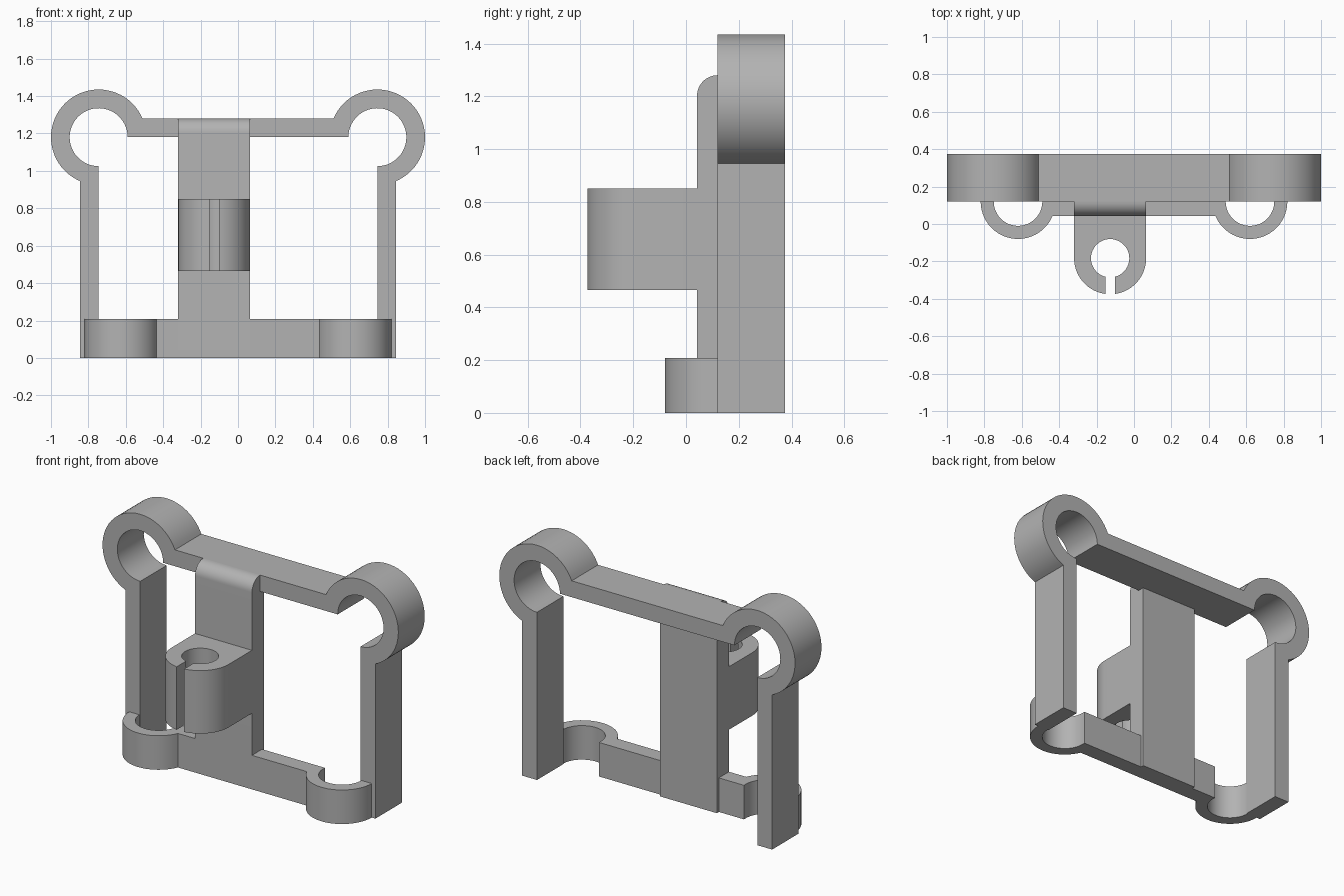
import bpy, bmesh, math
from mathutils import Vector

if "Cube" in bpy.data.objects:
    bpy.data.objects.remove(bpy.data.objects["Cube"], do_unlink=True)

grey = bpy.data.materials.new("plain grey")
grey.use_nodes = True
colour = (0.45, 0.45, 0.45, 1)
grey.diffuse_color = colour
grey.node_tree.nodes["Principled BSDF"].inputs["Base Color"].default_value = colour


def arc(cx, cy, r, a, b, n=24):
    """Points on an arc from angle a to b, in degrees."""
    angles = [math.radians(a + (b - a) * i / n) for i in range(n + 1)]
    return [(cx + r * math.cos(t), cy + r * math.sin(t)) for t in angles]


def extrude(name, points, axis, lo, hi):
    """Solid made by extruding a closed outline along an axis."""
    place = {"x": lambda u, v, d: (d, u, v),
             "y": lambda u, v, d: (u, d, v),
             "z": lambda u, v, d: (u, v, d)}[axis]
    bm = bmesh.new()
    face = bm.faces.new([bm.verts.new(place(u, v, lo)) for u, v in points])
    moved = bmesh.ops.extrude_face_region(bm, geom=[face])["geom"]
    shift = Vector(place(0, 0, hi - lo))
    bmesh.ops.translate(bm, vec=shift,
                        verts=[g for g in moved if isinstance(g, bmesh.types.BMVert)])
    # the starting face stays as the second cap
    bmesh.ops.recalc_face_normals(bm, faces=bm.faces)
    mesh = bpy.data.meshes.new(name)
    bm.to_mesh(mesh)
    bm.free()
    mesh.materials.append(grey)
    obj = bpy.data.objects.new(name, mesh)
    bpy.context.collection.objects.link(obj)
    bpy.ops.object.select_all(action="DESELECT")
    obj.select_set(True)
    bpy.context.view_layer.objects.active = obj
    bpy.ops.object.shade_smooth_by_angle(angle=math.radians(30))
    return obj


FRONT = 0.042                  # front of the plate and lower bar
LEFT, RIGHT = -0.32, 0.065     # sides of the plate and clip

# Upper frame: posts, corner loops and top bar in one mirrored outline
cx, cz, R, r = 0.745, 1.18, 0.255, 0.155
cut = math.degrees(math.asin(0.1 / R))
half = arc(cx, cz, r, 180, -90, 40)
half += [(0.745, 0), (0.845, 0)]
half += arc(cx, cz, R, cut - 90, 180 - cut, 40)
extrude("frame", half + [(-x, z) for x, z in reversed(half)], "y", 0.12, 0.375)

# Upright plate with a rounded top front edge
plate = [(0.16, 0), (FRONT, 0)] + arc(FRONT + 0.078, 1.202, 0.078, 180, 90, 12)
plate += [(0.12, 1.18), (0.16, 1.18)]
extrude("center_plate", plate, "x", LEFT, RIGHT)

# Lower bar halves, each ending in a half loop that meets its post
dip = math.degrees(math.asin((0.12 - FRONT) / 0.2))
for name, s, edge in (("left_lower_bar", 1, RIGHT), ("right_lower_bar", -1, -LEFT)):
    bar = [(edge, 0.14), (0.49, 0.14)] + arc(0.62, 0.12, 0.13, 180, 360)
    bar += arc(0.62, 0.12, 0.2, 360, 180 + dip) + [(edge, FRONT)]
    extrude(name, [(s * x, y) for x, y in bar], "z", 0, 0.208)

# Slotted clip on the front of the plate
mx, my, R, r = (LEFT + RIGHT) / 2, -0.183, (RIGHT - LEFT) / 2, 0.1025
gap_out = math.degrees(math.asin(0.025 / R))
gap_in = math.degrees(math.asin(0.025 / r))
clip = [(RIGHT, FRONT), (LEFT, FRONT)]
clip += arc(mx, my, R, 180, 270 - gap_out)
clip += arc(mx, my, r, 270 - gap_in, gap_in - 90, 40)
clip += arc(mx, my, R, 270 + gap_out, 360)
extrude("clip", clip, "z", 0.465, 0.85)
